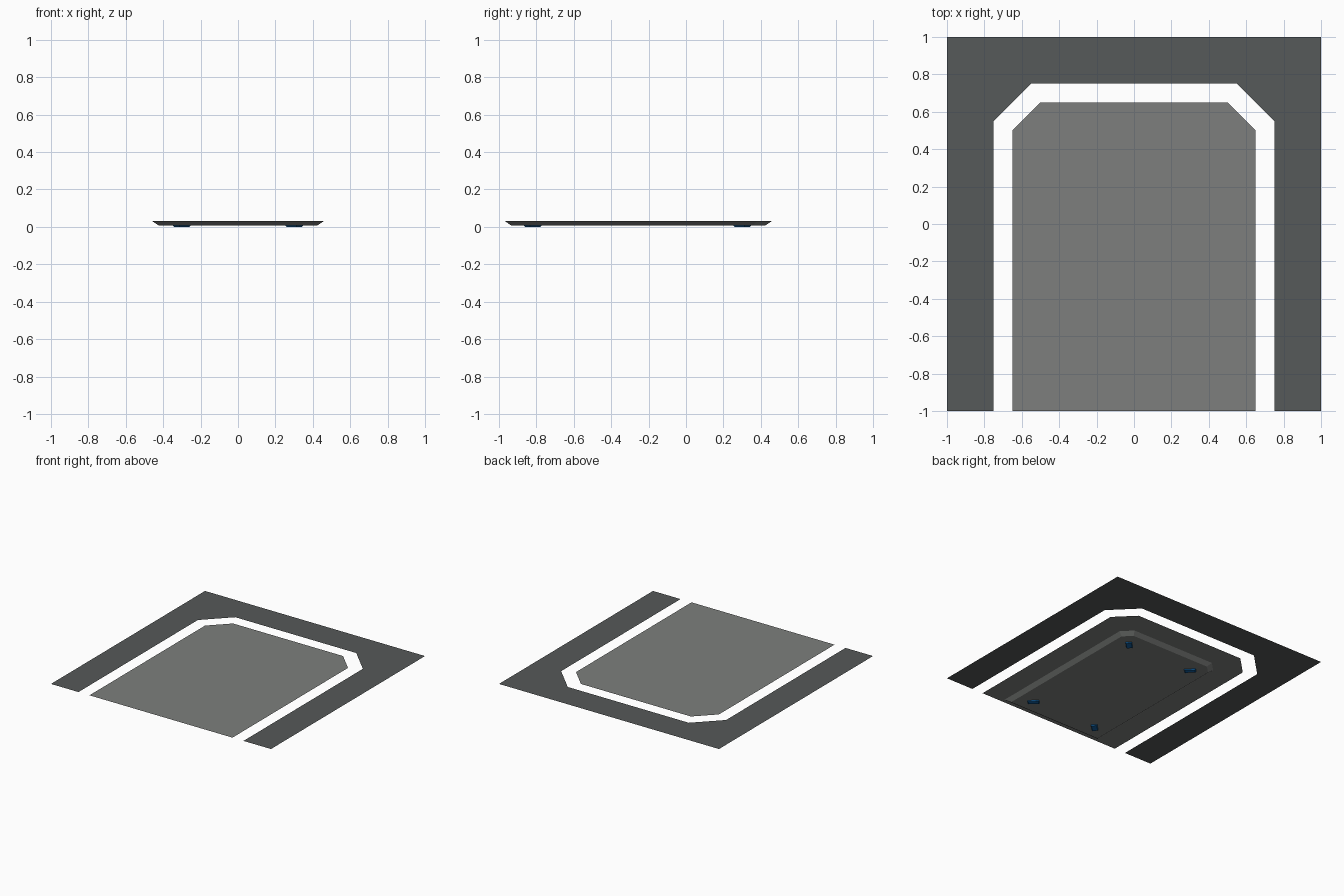
import bpy, bmesh, math
from mathutils import Matrix, Vector

if "Cube" in bpy.data.objects:
    bpy.data.objects.remove(bpy.data.objects["Cube"])

TOP, BASE = 0.032, 0.008   # floor level, underside of the tray


def material(name, rgb):
    m = bpy.data.materials.new(name)
    m.diffuse_color = (*rgb, 1)
    m.use_nodes = True
    m.node_tree.nodes["Principled BSDF"].inputs["Base Color"].default_value = m.diffuse_color
    return m


dark = material("dark grey", (0.092, 0.1, 0.1))
light = material("mid grey", (0.205, 0.212, 0.205))
blue = material("blue", (0.006, 0.12, 0.36))


def make_object(name, bm, mat):
    me = bpy.data.meshes.new(name)
    bm.to_mesh(me)
    bm.free()
    me.materials.append(mat)
    ob = bpy.data.objects.new(name, me)
    bpy.context.collection.objects.link(ob)
    return ob


def arch(half, y0, y1, cut):
    """Outline with the two back corners chamfered, counter-clockwise from the front right."""
    right = [(half, y0), (half, y1 - cut), (half - cut, y1)]
    return right + [(-x, y) for x, y in reversed(right)]


def sheet(name, pts, mat):
    bm = bmesh.new()
    f = bm.faces.new([bm.verts.new((x, y, TOP)) for x, y in pts])
    f.normal_update()
    if f.normal.z < 0:
        f.normal_flip()
    return make_object(name, bm, mat)


def loft(bm, low, high):
    """Closed underside: bottom cap plus sloping sides."""
    a = [bm.verts.new(p) for p in low]
    b = [bm.verts.new(p) for p in high]
    n = len(a)
    bm.faces.new(a[::-1])
    for i in range(n):
        j = (i + 1) % n
        bm.faces.new((a[i], a[j], b[j], b[i]))


# Outer U-shaped border, separated from the centre by an open slot
sheet("floor_border", [(1, -1), (1, 1), (-1, 1), (-1, -1)]
      + arch(0.75, -1, 0.75, 0.20)[::-1], dark)

# Centre panel
sheet("floor_panel", arch(0.65, -1, 0.65, 0.15), light)

# Shallow tapered tray under the panel
bm = bmesh.new()
loft(bm, [(x, y, BASE) for x, y in arch(0.425, -0.935, 0.425, 0.065)],
     [(x, y, TOP) for x, y in arch(0.46, -0.97, 0.46, 0.08)])
make_object("under_tray", bm, light)

# Four small feet, each turned towards its corner
for side, sx in (("left", -1), ("right", 1)):
    for end, y, sy in (("front", -0.82, -1), ("back", 0.30, 1)):
        spin = Matrix.Rotation(math.atan2(sy, sx), 3, 'Z')

        def ring(hx, hy, z):
            return [spin @ Vector((a * hx, b * hy, 0)) + Vector((sx * 0.30, y, z))
                    for a, b in ((-1, -1), (1, -1), (1, 1), (-1, 1))]
        bm = bmesh.new()
        loft(bm, ring(0.038, 0.020, 0), ring(0.044, 0.024, BASE))
        make_object(f"foot_{end}_{side}", bm, blue)
